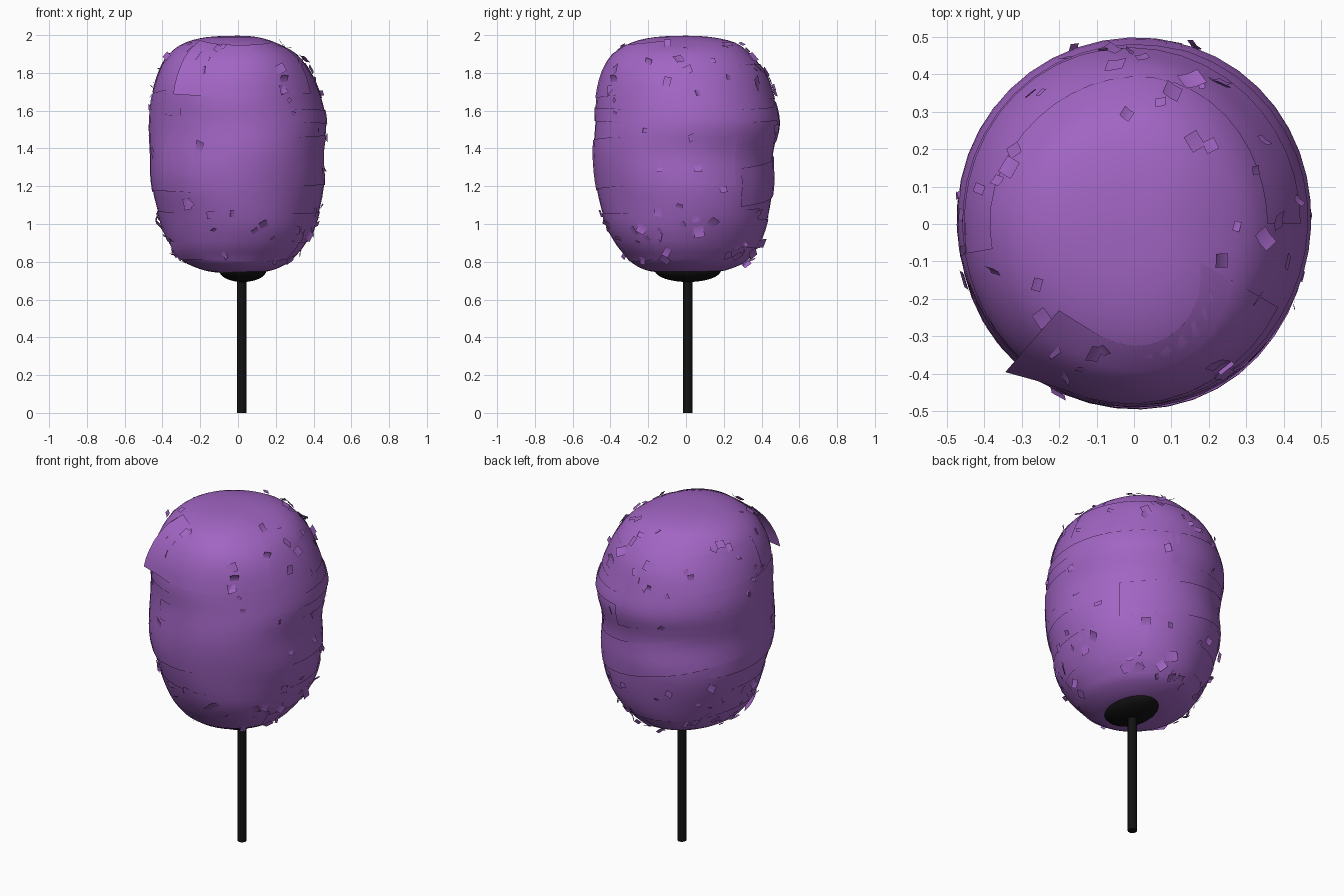
import bpy, bmesh, math, random
from mathutils import Vector

if "Cube" in bpy.data.objects:
    bpy.data.objects.remove(bpy.data.objects["Cube"])

random.seed(7)

def material(name, color):
    m = bpy.data.materials.new(name)
    m.diffuse_color = color
    m.use_nodes = True
    m.node_tree.nodes["Principled BSDF"].inputs["Base Color"].default_value = m.diffuse_color
    return m

PURPLE = material("purple_floss", (0.36, 0.13, 0.55, 1))
BLACK = material("black_stick", (0.006, 0.006, 0.006, 1))

# Profile rows: z, then radius towards +x, +y, -x, -y
ROWS = [
    (0.735, 0.00, 0.00, 0.00, 0.00), (0.742, 0.10, 0.12, 0.10, 0.12),
    (0.755, 0.18, 0.21, 0.18, 0.21), (0.79, 0.26, 0.30, 0.27, 0.28),
    (0.83, 0.305, 0.345, 0.32, 0.315), (0.90, 0.36, 0.39, 0.365, 0.37),
    (1.02, 0.415, 0.43, 0.41, 0.43), (1.20, 0.455, 0.46, 0.455, 0.475),
    (1.37, 0.45, 0.46, 0.462, 0.49), (1.53, 0.468, 0.493, 0.468, 0.48),
    (1.67, 0.44, 0.465, 0.455, 0.475), (1.80, 0.385, 0.42, 0.42, 0.445),
    (1.90, 0.31, 0.34, 0.365, 0.385), (1.96, 0.20, 0.26, 0.28, 0.29),
    (1.99, 0.10, 0.13, 0.16, 0.16), (1.997, 0.00, 0.00, 0.00, 0.00)]
LAST = len(ROWS) - 1

def row(u):
    """Smooth interpolation between profile rows."""
    u = min(max(u, 0), LAST)
    i = min(int(u), LAST - 1)
    t = u - i
    a, b, c, d = (ROWS[min(max(i + k, 0), LAST)] for k in (-1, 0, 1, 2))
    return [0.5 * (2 * q + (r - p) * t + (2 * p - 5 * q + 4 * r - s) * t * t
                   + (3 * q - p - 3 * r + s) * t ** 3)
            for p, q, r, s in zip(a, b, c, d)]

def u_at(z):
    for i in range(LAST):
        if z <= ROWS[i + 1][0]:
            return i + max(0, (z - ROWS[i][0]) / (ROWS[i + 1][0] - ROWS[i][0]))
    return LAST

def surface(ang, u, off=0.0):
    z, px, py, nx, ny = row(u)
    c, s = math.cos(ang), math.sin(ang)
    r = (px if c > 0 else nx) * c * c + (py if s > 0 else ny) * s * s
    # slanted wrap ridges
    r += 0.007 * math.sin(13 * z + ang) * min(1, r / 0.4) * math.sin(2 * ang)
    k = r + off
    return Vector((k * c, k * s, min(z + off * max(0, (z - 1.8)) * 2, 2.0)))

def finish(name, bm, mat, angle=40):
    me = bpy.data.meshes.new(name)
    bm.to_mesh(me)
    bm.free()
    ob = bpy.data.objects.new(name, me)
    bpy.context.collection.objects.link(ob)
    me.materials.append(mat)
    bpy.ops.object.select_all(action='DESELECT')
    ob.select_set(True)
    bpy.context.view_layer.objects.active = ob
    bpy.ops.object.shade_smooth_by_angle(angle=math.radians(angle))
    return ob

def grid_faces(bm, rows):
    for a, b in zip(rows, rows[1:]):
        for i in range(len(a) - 1):
            bm.faces.new((a[i], a[i + 1], b[i + 1], b[i]))

# Floss body
bm = bmesh.new()
N = 48
rings = []
for j in range(1, LAST * 3):
    ring = [bm.verts.new(surface(2 * math.pi * i / N, j / 3)) for i in range(N)]
    rings.append(ring + ring[:1])
grid_faces(bm, rings)
bottom, top = (bm.verts.new((0, 0, ROWS[k][0])) for k in (0, LAST))
for i in range(N):
    bm.faces.new((bottom, rings[0][i + 1], rings[0][i]))
    bm.faces.new((top, rings[-1][i], rings[-1][i + 1]))
finish("floss_body", bm, PURPLE)

# Wrapped strips lying just over the body
def strip(name, a0, a1, z0, z1, rise=0.0, off=0.006, lift=0.0):
    bm = bmesh.new()
    n = max(4, int(abs(a1 - a0) / 8))
    rows = []
    for j in range(7):
        line = []
        for i in range(n + 1):
            t = i / n
            z = z0 + (z1 - z0) * j / 6 + rise * t + 0.012 * math.sin(5 * t + z0 * 9)
            flare = lift * max(0, 1 - 5 * t) ** 2 * (1 - 0.5 * j / 6)
            line.append(bm.verts.new(surface(math.radians(a0 + (a1 - a0) * t),
                                             u_at(z), off + flare)))
        rows.append(line)
    grid_faces(bm, rows)
    finish(name, bm, PURPLE)

strip("strip_lower", 160, 420, 0.90, 1.06, 0.02)
strip("strip_lower_back", 20, 170, 0.86, 1.01, 0.05, 0.005)
strip("strip_middle_front", 215, 395, 1.18, 1.44, 0.02, 0.005)
strip("strip_middle_left", 140, 245, 1.18, 1.58, -0.02, 0.005)
strip("strip_middle_back", 40, 175, 1.10, 1.30, 0.16, 0.007)
strip("strip_upper", 230, 440, 1.53, 1.60, 0.02, 0.005)
strip("strip_upper_back", 75, 215, 1.42, 1.62, 0.10, 0.005)
strip("strip_shoulder_back", 0, 190, 1.66, 1.84, 0.03, 0.004)
strip("top_flap", 229, 330, 1.68, 1.955, 0.0, 0.005, 0.05)
strip("bottom_skirt", 200, 330, 0.80, 0.90, 0.02, 0.006, 0.02)

# Loose flakes scattered over the shoulder and the base
bm = bmesh.new()
for k in range(120):
    z = (random.uniform(0.79, 1.12) if k < 62 else
         random.uniform(1.68, 1.95) if k < 106 else random.uniform(1.12, 1.68))
    ang, u = random.uniform(0, 2 * math.pi), u_at(z)
    p = surface(ang, u, 0.006)
    du = surface(ang + 0.05, u) - surface(ang - 0.05, u)
    dv = surface(ang, u + 0.1) - surface(ang, u - 0.1)
    n = du.cross(dv).normalized()
    du.normalize()
    dv = n.cross(du)
    spin, size = random.uniform(0, 6.28), random.uniform(0.022, 0.055)
    e1 = du * math.cos(spin) + dv * math.sin(spin)
    e2 = n.cross(e1)
    curl, aspect = random.uniform(0.004, 0.024), random.uniform(0.6, 1.2)
    rows = []
    for s in (-0.5, 0, 0.5):
        line = []
        for t in (-0.5, 0.5):
            v = p + e1 * t * size + e2 * s * size * aspect + n * curl * (s + 0.5) ** 2
            v.z = min(v.z, 2.0)
            v.x = max(-0.475, min(0.475, v.x))
            v.y = max(-0.5, min(0.5, v.y))
            line.append(bm.verts.new(v))
        rows.append(line)
    grid_faces(bm, rows)
finish("loose_flakes", bm, PURPLE, 60)

# Stick
bpy.ops.mesh.primitive_cylinder_add(vertices=16, radius=0.025, depth=0.76,
                                    location=(0.02, 0.01, 0.38))
stick = bpy.context.object
stick.name = "stick"
stick.data.materials.append(BLACK)
bpy.ops.object.shade_smooth_by_angle(angle=math.radians(40))

# Dark rounded core end showing under the floss
bpy.ops.mesh.primitive_uv_sphere_add(segments=32, ring_count=16, radius=1,
                                     location=(0.025, 0.01, 0.755))
core = bpy.context.object
core.name = "core_end"
core.scale = (0.125, 0.175, 0.062)
core.data.materials.append(BLACK)
bpy.ops.object.shade_smooth_by_angle(angle=math.radians(40))
